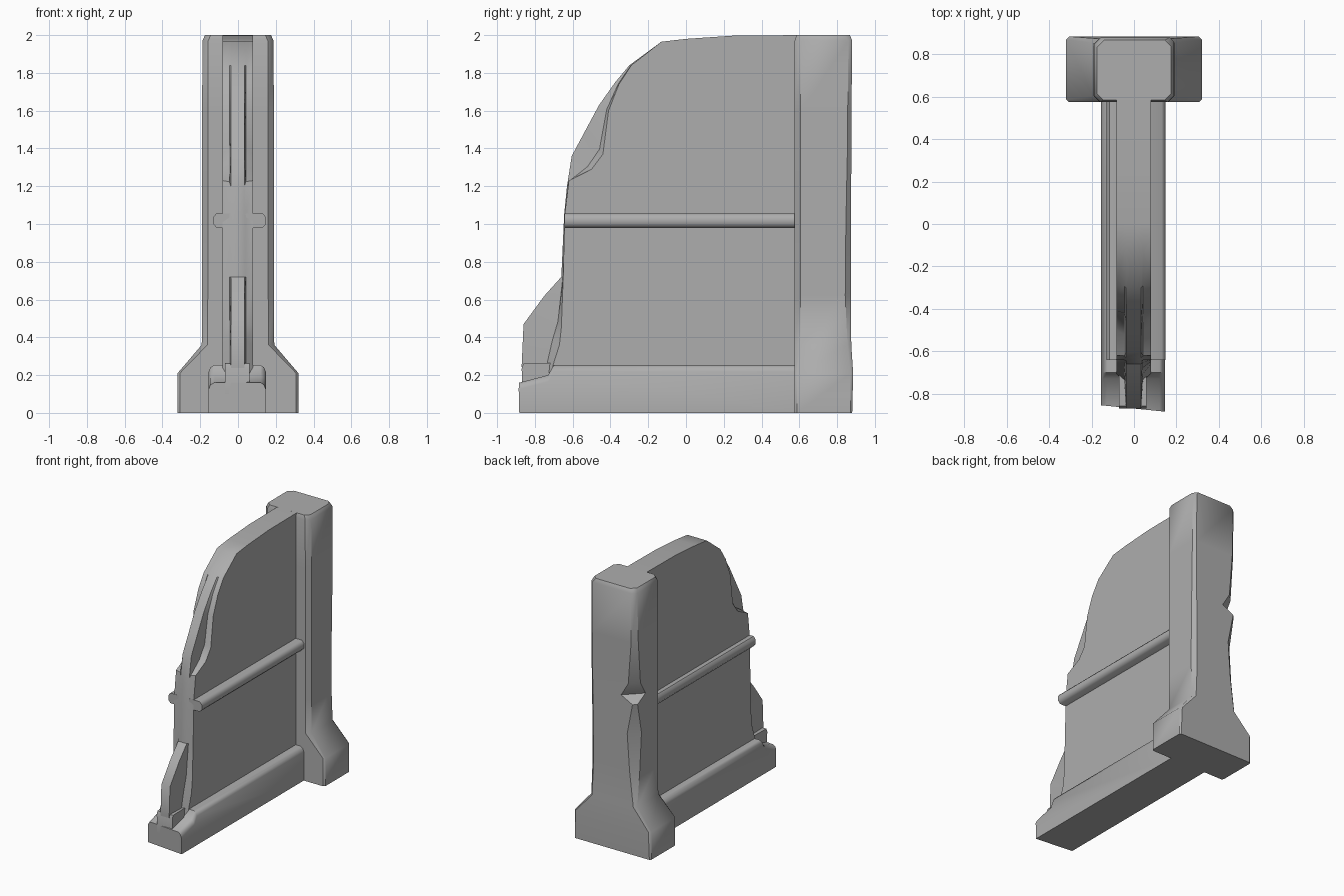
import bpy
import bmesh
import math

cube = bpy.data.objects.get("Cube")
if cube:
    bpy.data.objects.remove(cube)

stone = bpy.data.materials.new("grey stone")
stone.use_nodes = True
GREY = (0.42, 0.42, 0.42, 1)
stone.diffuse_color = GREY
stone.node_tree.nodes["Principled BSDF"].inputs["Base Color"].default_value = GREY


def loft(name, rings, angle=50):
    """Skin a list of matching rings and cap both ends."""
    bm = bmesh.new()
    rows = [[bm.verts.new(p) for p in ring] for ring in rings]
    n = len(rows[0])
    for a, b in zip(rows, rows[1:]):
        for i in range(n):
            j = (i + 1) % n
            bm.faces.new((a[i], a[j], b[j], b[i]))
    bm.faces.new(rows[0][::-1])
    bm.faces.new(rows[-1])
    bmesh.ops.recalc_face_normals(bm, faces=bm.faces)
    mesh = bpy.data.meshes.new(name)
    bm.to_mesh(mesh)
    bm.free()
    mesh.materials.append(stone)
    obj = bpy.data.objects.new(name, mesh)
    bpy.context.collection.objects.link(obj)
    bpy.ops.object.select_all(action='DESELECT')
    obj.select_set(True)
    bpy.context.view_layer.objects.active = obj
    bpy.ops.object.shade_smooth_by_angle(angle=math.radians(angle))
    return obj


def side_ring(x, outline):
    return [(x, y, z) for y, z in outline]


# Wall: a broken core with chipped outer skins on both sides
crown = [(-0.13, 1.965), (0, 1.98), (0.25, 1.997), (0.6, 2.0), (0.6, 0.1)]
core = [(-0.86, 0.1), (-0.87, 0.25), (-0.86, 0.47), (-0.75, 0.62), (-0.66, 0.72),
        (-0.645, 1.05), (-0.63, 1.2), (-0.605, 1.36), (-0.53, 1.5), (-0.46, 1.63),
        (-0.375, 1.75), (-0.30, 1.84)] + crown
skin = [(-0.72, 0.1), (-0.705, 0.25), (-0.67, 0.36), (-0.66, 0.45), (-0.65, 0.72),
        (-0.642, 1.05), (-0.62, 1.23), (-0.5, 1.29), (-0.44, 1.37), (-0.41, 1.6),
        (-0.355, 1.74), (-0.29, 1.84)] + crown
inner = [(a * 0.8 + c * 0.2, b * 0.8 + d * 0.2) for (a, b), (c, d) in zip(skin, core)]
layers = [(-0.083, skin), (-0.046, inner), (-0.038, core),
          (0.034, core), (0.042, inner), (0.08, skin)]
loft("wall", [side_ring(x, o) for x, o in layers], 35)

# Plinth under the wall, bevelled on top and broken at its front end
rings = []
for x, drop in ((-0.155, 0.035), (-0.147, 0.012), (-0.125, 0),
                (0.12, 0), (0.138, 0.012), (0.147, 0.035)):
    front = -0.868 - 0.1 * x
    rings.append(side_ring(x, [(front, 0), (front - 0.003, 0.16 - drop), (-0.73, 0.2 - drop),
                               (-0.70, 0.253 - drop), (0.6, 0.253 - drop), (0.6, 0)]))
loft("plinth", rings)

# Remnant of the wall foot on the broken plinth
foot = [(-0.865, 0.1), (-0.87, 0.235), (-0.86, 0.262), (-0.69, 0.265), (-0.69, 0.1)]
loft("broken_foot", [side_ring(x, foot) for x in (-0.07, 0.06)], 30)

# Rail running through both sides of the wall
section = [(-0.13, 1.0), (-0.115, 0.98), (0.13, 0.98), (0.148, 1.0),
           (0.148, 1.037), (0.13, 1.056), (-0.115, 1.056), (-0.13, 1.037)]
loft("rail", [[(x, y, z) for x, z in section] for y in (-0.643, 0.6)])


# Pillar: chamfered rings with a flared foot and a chipped back corner
def pillar_ring(z, half, back, chip, cut, front=0.575, bevel=0.03):
    return [(-half, front + bevel, z), (-half + bevel, front, z),
            (half - bevel, front, z), (half, front + bevel, z),
            (half, back - cut, z), (half - cut, back, z),
            (-half + chip, back, z), (-half, back - chip, z)]


levels = [(0, 0.32, 0.88, 0.01, 0.01), (0.21, 0.32, 0.885, 0.015, 0.015),
          (0.36, 0.192, 0.875, 0.02, 0.02), (0.62, 0.19, 0.873, 0.05, 0.03),
          (0.9, 0.19, 0.873, 0.07, 0.028), (1.13, 0.19, 0.874, 0.025, 0.025),
          (1.18, 0.19, 0.874, 0.12, 0.025), (1.28, 0.19, 0.875, 0.06, 0.022),
          (1.6, 0.19, 0.876, 0.035, 0.02), (1.97, 0.188, 0.88, 0.03, 0.02)]
rings = [pillar_ring(*level, bevel=0.012 if level[0] < 0.3 else 0.03) for level in levels]
rings.append(pillar_ring(2.0, 0.175, 0.868, 0.035, 0.03, front=0.585))
loft("pillar", rings, 42)
